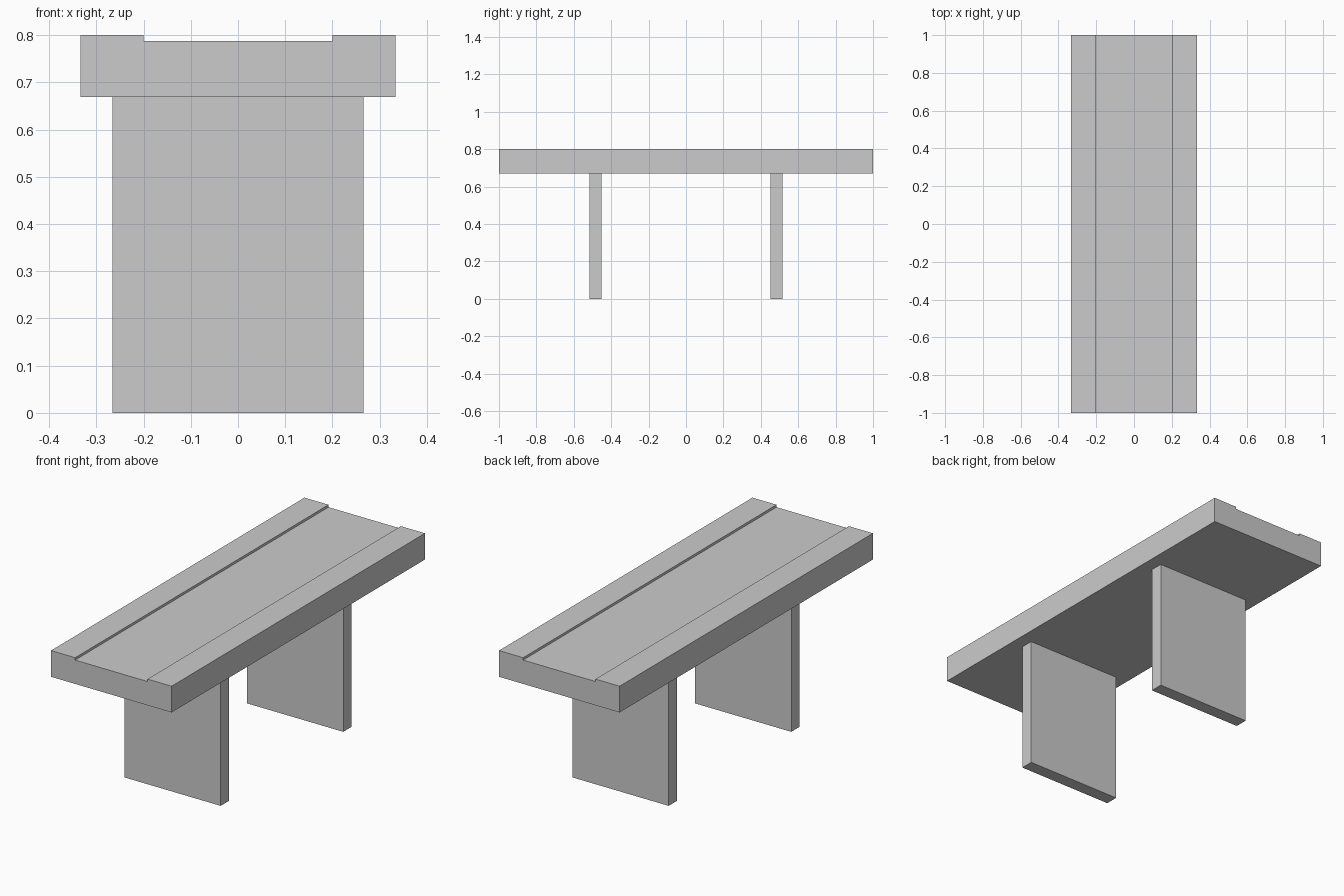
import bpy
import bmesh

if "Cube" in bpy.data.objects:
    bpy.data.objects.remove(bpy.data.objects["Cube"], do_unlink=True)

# Single plain grey material
grey = bpy.data.materials.new("plain grey")
grey.use_nodes = True
colour = (0.6, 0.6, 0.6, 1)
grey.diffuse_color = colour
grey.node_tree.nodes["Principled BSDF"].inputs["Base Color"].default_value = colour


def extrude_along_y(name, profile, y0, y1):
    """Extrude a closed x-z profile from y0 to y1."""
    bm = bmesh.new()
    face = bm.faces.new([bm.verts.new((x, y0, z)) for x, z in profile])
    result = bmesh.ops.extrude_face_region(bm, geom=[face])
    moved = [g for g in result["geom"] if isinstance(g, bmesh.types.BMVert)]
    bmesh.ops.translate(bm, vec=(0, y1 - y0, 0), verts=moved)
    bmesh.ops.recalc_face_normals(bm, faces=bm.faces)
    mesh = bpy.data.meshes.new(name)
    bm.to_mesh(mesh)
    bm.free()
    mesh.materials.append(grey)
    obj = bpy.data.objects.new(name, mesh)
    bpy.context.collection.objects.link(obj)
    return obj


underside, top, recess = 0.669, 0.8, 0.788
half_width, half_recess, half_leg = 0.333, 0.2, 0.266

# Seat slab with a shallow full-length recess between two raised rims
right_half = [(half_width, underside), (half_width, top),
              (half_recess, top), (half_recess, recess)]
left_half = [(-x, z) for x, z in reversed(right_half)]
extrude_along_y("bench_seat", right_half + left_half, -1, 1)

# Two upright panel legs
leg_profile = [(-half_leg, 0), (half_leg, 0),
               (half_leg, underside), (-half_leg, underside)]
for name, y in (("front_leg", -0.484), ("back_leg", 0.484)):
    extrude_along_y(name, leg_profile, y - 0.033, y + 0.033)
